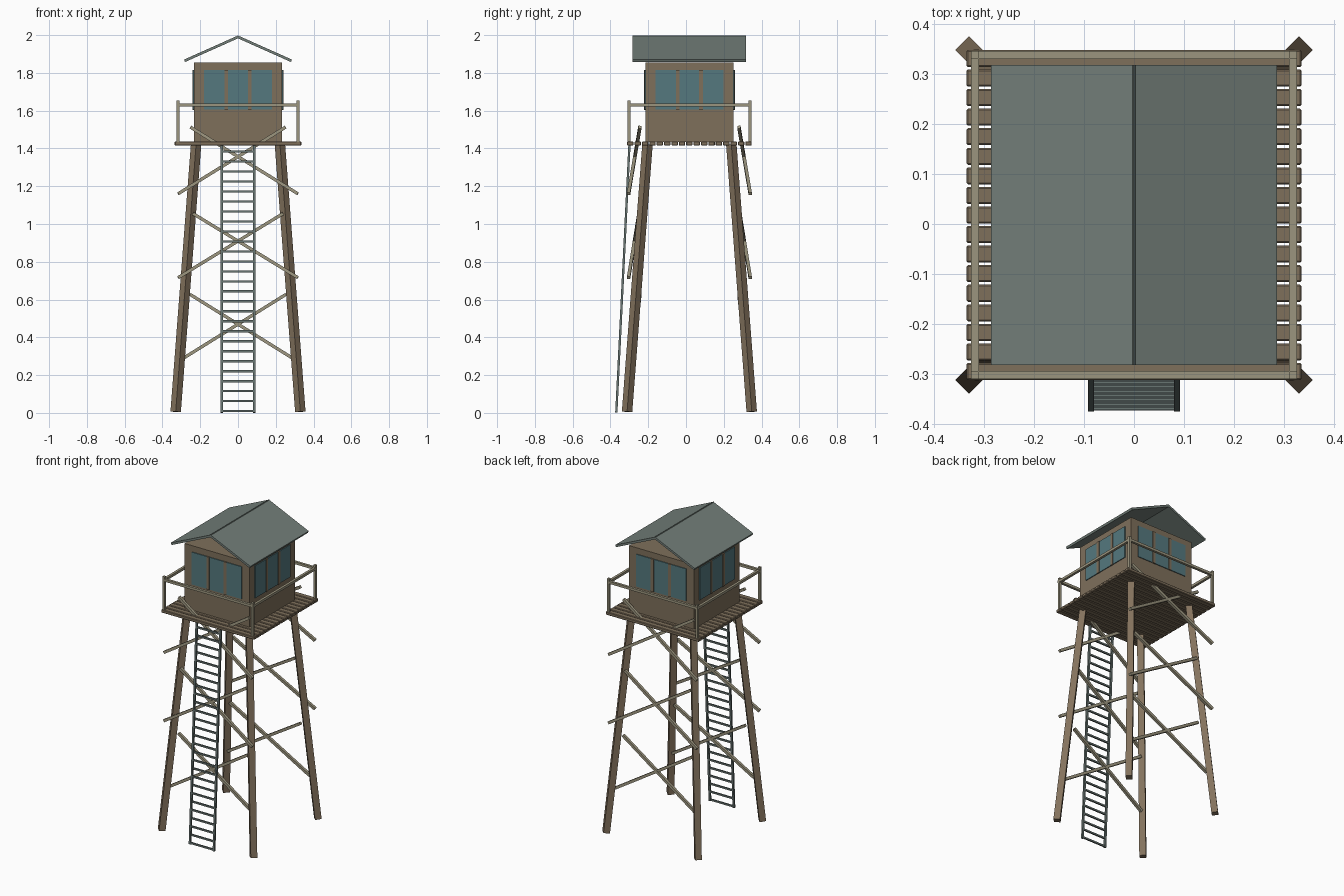
import bpy, bmesh
from mathutils import Vector, Matrix

if "Cube" in bpy.data.objects:
    bpy.data.objects.remove(bpy.data.objects["Cube"])

CY = 0.018  # tower centre; the ladder shifts it back a little


def mat(name, r, g, b):
    m = bpy.data.materials.new(name)
    m.diffuse_color = (r, g, b, 1)
    m.use_nodes = True
    m.node_tree.nodes["Principled BSDF"].inputs["Base Color"].default_value = m.diffuse_color
    return m


LEG = mat("leg_wood", 0.23, 0.17, 0.11)
WALL = mat("wall_wood", 0.21, 0.16, 0.105)
RAIL = mat("pale_wood", 0.33, 0.30, 0.21)
ROOF = mat("roof_metal", 0.17, 0.21, 0.19)
GLASS = mat("glass", 0.09, 0.19, 0.21)
STEEL = mat("ladder_metal", 0.14, 0.18, 0.17)


def make(name, matrices, material, bevel=0):
    """One object made of unit cubes, each placed by a matrix."""
    bm = bmesh.new()
    for m in matrices:
        bmesh.ops.create_cube(bm, size=1, matrix=m)
    me = bpy.data.meshes.new(name)
    bm.to_mesh(me)
    bm.free()
    me.materials.append(material)
    ob = bpy.data.objects.new(name, me)
    bpy.context.collection.objects.link(ob)
    if bevel:
        mod = ob.modifiers.new("bevel", "BEVEL")
        mod.width, mod.segments = bevel, 1
    return ob


def box(c, s):
    return Matrix.Translation(Vector((c[0], c[1] + CY, c[2]))) @ Matrix.Diagonal((*s, 1))


def beam(p, q, w, d, hint):
    """Square-ended beam from p to q; width w lies along the hint direction."""
    p, q = Vector(p), Vector(q)
    off = Vector((0, CY, 0))
    z = (q - p).normalized()
    x = Vector(hint)
    x = (x - z * x.dot(z)).normalized()
    y = z.cross(x)
    rot = Matrix((x, y, z)).transposed().to_4x4()
    return Matrix.Translation((p + q) / 2 + off) @ rot @ Matrix.Diagonal((w, d, (q - p).length, 1))


SIDES = (-1, 1)

# splayed legs, turned 45 degrees
make("legs", [beam((sx * .33, sy * .33, .006), (sx * .222, sy * .222, 1.42), .039, .039, (sx, sy, 0))
              for sx in SIDES for sy in SIDES], LEG)

# crossed braces on front and back: (low x, low y, low z, high x, high y, high z)
levels = [(.293, .300, .287, .255, .262, .628),
          (.317, .322, .716, .238, .267, 1.055),
          (.317, .322, 1.16, .252, .262, 1.513)]
make("cross_braces", [beam((sx * a, sy * b, c), (-sx * d, sy * e, f), .017, .017, (0, 1, 0))
                      for a, b, c, d, e, f in levels for sx in SIDES for sy in SIDES], RAIL)

# deck planks
make("deck_planks", [box((0, (i - 8) * .0391, 1.426), (.67, .034, .02)) for i in range(17)], WALL, .003)

# cabin walls
make("cabin", [box((0, 0, 1.645), (.466, .466, .42))], WALL)

# windows on four sides, each a pane with two mullions
panes, bars = [], []
for k in range(4):
    turn = (Matrix.Translation((0, CY, 0)) @ Matrix.Rotation(k * 1.5707963, 4, 'Z')
            @ Matrix.Translation((0, -CY, 0)))
    panes.append(turn @ box((0, -.234, 1.71), (.36, .008, .21)))
    bars += [turn @ box((s * .062, -.236, 1.71), (.02, .01, .212)) for s in SIDES]
make("window_panes", panes, GLASS)
make("window_mullions", bars, WALL)

# open gable roof of two slabs
make("roof", [beam((-s * .005, 0, 1.9925), (s * .283, 0, 1.864), .6, .014, (0, 1, 0)) for s in SIDES], ROOF)

# railing
make("railing_posts", [box((sx * .318, sy * .32, 1.541), (.015, .015, .224))
                       for sx in SIDES for sy in SIDES], RAIL)
make("railing_bars", [box((0, s * .32, 1.63), (.652, .016, .016)) for s in SIDES]
     + [box((s * .318, 0, 1.63), (.016, .656, .016)) for s in SIDES], RAIL)

# ladder
lo, hi = Vector((0, -.387, .001)), Vector((0, -.317, 1.425))
parts = [beam(lo + Vector((s * .086, 0, 0)), hi + Vector((s * .086, 0, 0)), .012, .012, (1, 0, 0))
         for s in SIDES]
parts += [box(lo.lerp(hi, (.008 + i * .0529) / 1.424), (.172, .009, .011)) for i in range(27)]
make("ladder", parts, STEEL)
